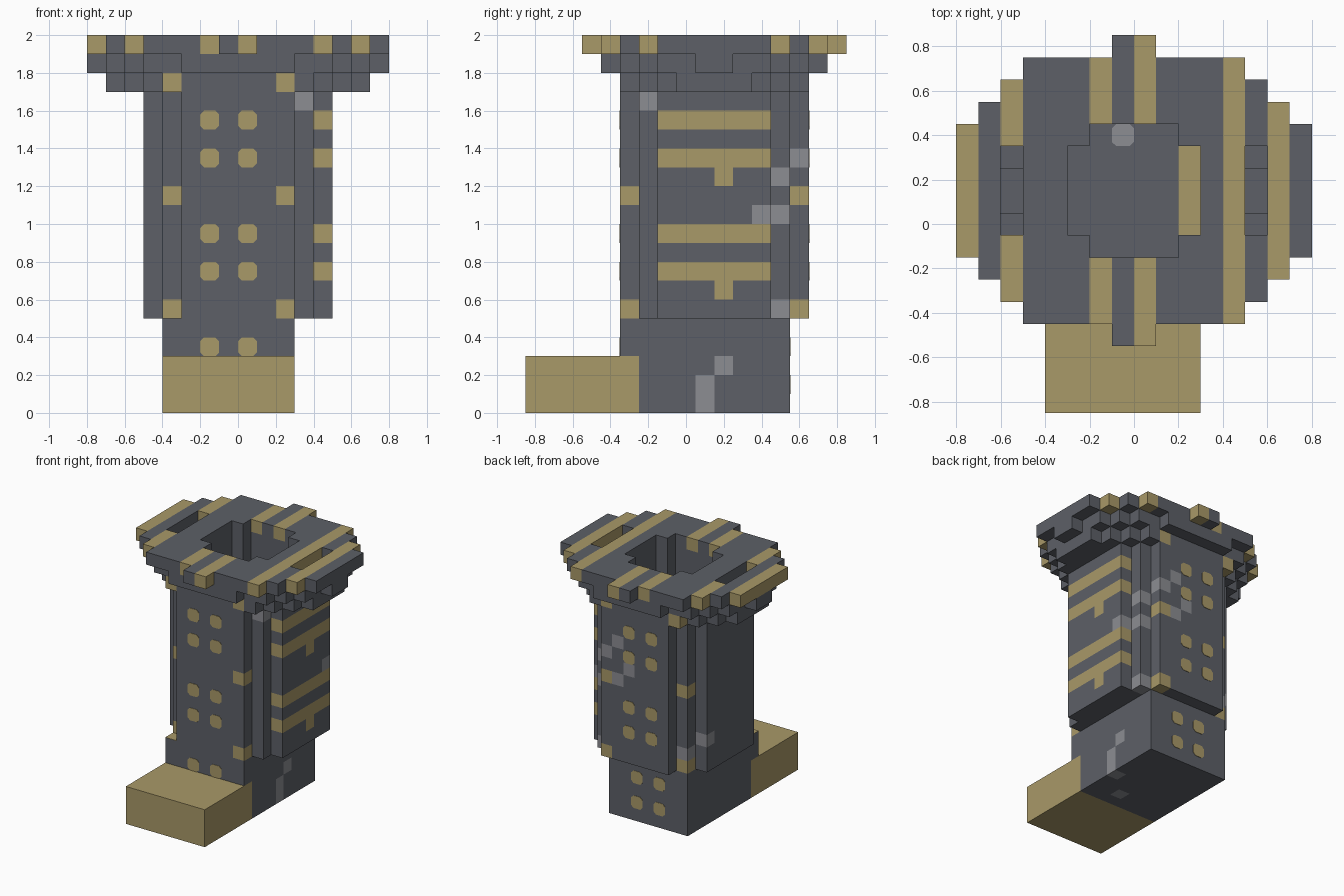
import bpy, bmesh
from mathutils import Vector

if "Cube" in bpy.data.objects:
    bpy.data.objects.remove(bpy.data.objects["Cube"])

U = 0.1          # block size
CY = 0.15        # tower axis in y


def material(name, rgb):
    m = bpy.data.materials.new(name)
    m.use_nodes = True
    m.diffuse_color = (*rgb, 1)
    m.node_tree.nodes["Principled BSDF"].inputs["Base Color"].default_value = (*rgb, 1)
    return m


MATS = [material("slate grey", (0.109, 0.117, 0.136)),
        material("sand", (0.397, 0.319, 0.138)),
        material("pale grey", (0.262, 0.266, 0.287))]
SLATE, SAND, PALE = range(3)


def finish(name, bm):
    bmesh.ops.recalc_face_normals(bm, faces=bm.faces)
    mesh = bpy.data.meshes.new(name)
    bm.to_mesh(mesh)
    bm.free()
    for m in MATS:
        mesh.materials.append(m)
    obj = bpy.data.objects.new(name, mesh)
    bpy.context.collection.objects.link(obj)
    return obj


def blocks(name, cells, colour=lambda i, j, k: SLATE):
    """Shell around a set of unit cells; every cell is coloured by a rule."""
    bm = bmesh.new()
    verts = {}

    def corner(p):
        if p not in verts:
            verts[p] = bm.verts.new((p[0] * U, CY + p[1] * U, p[2] * U))
        return verts[p]

    for cell in sorted(cells):
        for axis in range(3):
            a, b = [n for n in range(3) if n != axis]
            for side in (0, 1):
                near = list(cell)
                near[axis] += 2 * side - 1
                if tuple(near) in cells:
                    continue
                quad = []
                for da, db in ((0, 0), (1, 0), (1, 1), (0, 1)):
                    p = list(cell)
                    p[axis] += side
                    p[a] += da
                    p[b] += db
                    quad.append(corner(tuple(p)))
                bm.faces.new(quad).material_index = colour(*cell)
    return finish(name, bm)


def box_cells(xs, ys, zs):
    return {(i, j, k) for i in range(*xs) for j in range(*ys) for k in range(*zs)}


def ring(steps, hole, zs):
    """Stepped round layer: half depth per column outwards, minus the hole."""
    cells = set()
    for n, half in enumerate(steps):
        gap = hole.get(n, 0)
        for i in (n, -n - 1):
            cells |= box_cells((i, i + 1), (-half, half), zs)
            cells -= box_cells((i, i + 1), (-gap, gap), zs)
    return cells


def chamfered_plate(name, centre, axis, colour, size=U, cut=0.02):
    """Thin square with clipped corners lying on a wall or floor."""
    h, c, t = size / 2, size / 2 - cut, 0.003
    outline = [(-c, -h), (c, -h), (h, -c), (h, c), (c, h), (-c, h), (-h, c), (-h, -c)]
    bm = bmesh.new()
    points = []
    for u, v in outline:
        d = [u, v]
        d.insert(axis, -t)
        points.append(bm.verts.new(Vector(centre) + Vector(d)))
    face = bm.faces.new(points)
    top = bmesh.ops.extrude_face_region(bm, geom=[face])
    push = Vector([2 * t if n == axis else 0 for n in range(3)])
    bmesh.ops.translate(bm, vec=push,
                        verts=[v for v in top["geom"] if isinstance(v, bmesh.types.BMVert)])
    for f in bm.faces:
        f.material_index = colour
    return finish(name, bm)


def box(name, lo, hi, colour):
    lo, hi = Vector(lo), Vector(hi)
    bm = bmesh.new()
    bmesh.ops.create_cube(bm, size=1)
    for v in bm.verts:
        v.co = (lo + hi) / 2 + v.co * (hi - lo)
    for f in bm.faces:
        f.material_index = colour
    return finish(name, bm)


# Colour rules
BASE_CRACK = {(2, -1, 0), (2, -1, 1), (2, 0, 2), (0, -3, 0)}
CRACK = {(2, 4, 13), (3, 3, 12), (3, 3, 10), (4, 2, 10), (3, -4, 16), (3, 3, 5),
         (1, 4, 14), (0, 4, 12), (1, 4, 11), (-4, 3, 6), (-5, 2, 7)}


def base_colour(*cell):
    return PALE if cell in BASE_CRACK else SLATE


def shaft_colour(i, j, k):
    if (i, j, k) in CRACK:
        return PALE
    corner_stone = k in (5, 11, 17) and i in (-4, 2) and (j <= -4 or j >= 3)
    stripe = i == 4 and k in (7, 9, 13, 15)
    tooth = i == 4 and j == 0 and k in (6, 12)
    return SAND if corner_stone or stripe or tooth else SLATE


def crown_colour(i, j, k):
    return SAND if i in (-8, -6, -2, 0, 4, 6) else SLATE


# Foot and base
box("foot", (-0.4, -0.85, 0), (0.3, -0.25, 0.3), SAND)
blocks("base", box_cells((-4, 3), (-4, 4), (0, 5)) | box_cells((-4, 3), (-5, -4), (3, 5)),
       base_colour)

# Hollow shaft and flaring crown
well = {0: 3, 1: 3, 2: 2}
blocks("shaft", ring([5, 5, 5, 4, 3], well, (5, 17)), shaft_colour)
blocks("crown_lower", ring([5, 5, 5, 5, 4, 3, 2], well, (17, 18)), shaft_colour)
blocks("crown_middle", ring([6, 6, 6, 5, 5, 4, 3, 1], {**well, 5: 1}, (18, 19)))
blocks("crown_top", ring([7, 6, 6, 6, 6, 5, 4, 3], {**well, 5: 2}, (19, 20)), crown_colour)

# Windows
for x in (-0.15, 0.05):
    for z in (0.75, 0.95, 1.35, 1.55):
        chamfered_plate("front_window", (x, -0.35, z), 1, SAND)
        chamfered_plate("back_window", (x, 0.65, z), 1, SAND)
    chamfered_plate("front_low_window", (x, -0.35, 0.35), 1, SAND)
    for z in (0.15, 0.35):
        chamfered_plate("base_back_window", (x, 0.55, z), 1, SAND)

# Ledge and well floor markings
box("ledge_patch", (-0.4, -0.35, 0.5), (-0.3, -0.25, 0.503), SAND)
box("well_floor_stripe", (0.2, -0.05, 0.5), (0.3, 0.35, 0.503), SAND)
chamfered_plate("well_floor_spot", (-0.05, 0.4, 0.5), 2, PALE)
